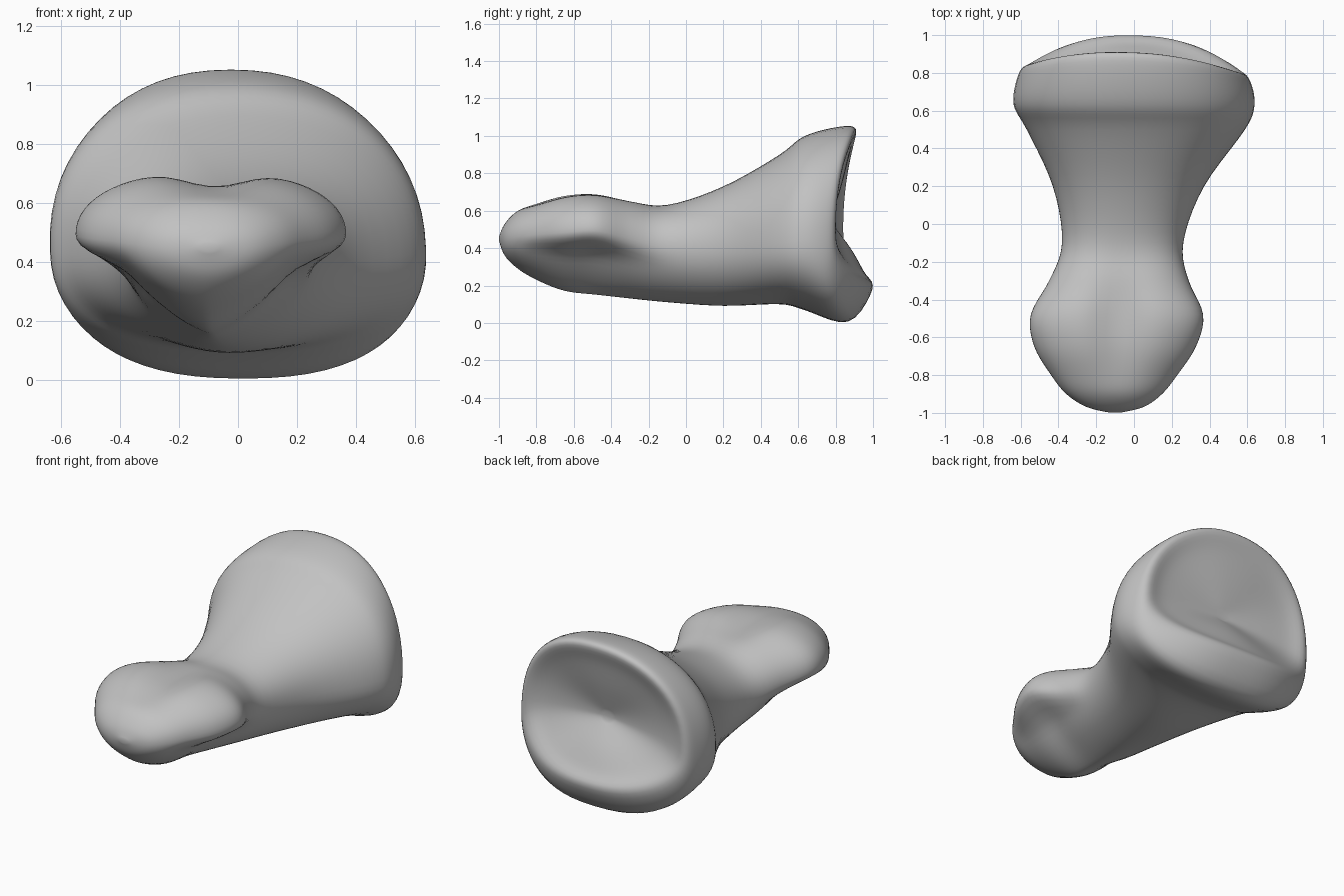
import bpy, bmesh, math

if "Cube" in bpy.data.objects:
    bpy.data.objects.remove(bpy.data.objects["Cube"])

SIDES, STEPS = 64, 5

# Stations along the bone:
# y, right x, left x, bottom z, top z, widest z, lower roundness, lobing, rim sway
stations = [
    (-1.0, -.12, -.08, .44, .46, .45, 2, 0, 0),
    (-.97, -.25, .05, .36, .53, .45, 1.9, 0, 0),
    (-.9, -.36, .15, .29, .6, .46, 1.7, 0, 0),
    (-.8, -.44, .23, .23, .65, .47, 1.5, .3, 0),
    (-.65, -.53, .33, .17, .7, .48, 1.4, .8, 0),
    (-.48, -.55, .37, .15, .71, .49, 1.4, 1, 0),
    (-.3, -.45, .29, .13, .67, .45, 1.6, .4, 0),
    (-.1, -.38, .26, .11, .63, .4, 1.8, 0, 0),
    (.2, -.43, .37, .09, .73, .4, 2, 0, 0),
    (.5, -.57, .59, .1, .9, .42, 2.2, 0, 0),
    (.63, -.64, .64, .07, 1.0, .44, 2.4, 0, 0),
    (.76, -.62, .62, 0, 1.05, .45, 2.4, 0, .6),
    (.82, -.57, .57, .18, 1.04, .48, 2.4, 0, 1),
    (.8, -.45, .45, .27, .92, .52, 2.2, 0, .85),
    (.79, -.24, .24, .4, .75, .54, 2, 0, .5),
    (.78, -.02, .02, .53, .57, .55, 2, 0, 0),
]


def spline(a, b, c, d, t):
    return b + t * (c - a + t * (2*a - 5*b + 4*c - d + t * (3*(b - c) + d - a))) / 2


def power(v, e):
    return math.copysign(abs(v) ** (2 / e), v)


def section(bm, st):
    """One ring of the bone: a lopsided superellipse, grooved above and pinched below."""
    y, right, left, low, high, mid, round_low, lobing, sway = st
    ring = []
    for i in range(SIDES):
        a = math.tau * i / SIDES
        c, s = math.cos(a), math.sin(a)
        e = 2.2 if s > 0 else round_low
        drop = power(s, e)
        x = (left - right) / 2 * power(c, e)
        if s < 0:
            # Undercut below the two lobes of the head
            t = min(max((-drop - .1) / .3, 0), 1)
            x *= 1 - .28 * lobing * t * t * (3 - 2 * t)
        x += (right + left) / 2
        z = mid + drop * (high - mid if s > 0 else mid - low)
        if s > 0:
            z -= .06 * lobing * math.exp(-((x + .08) / .13) ** 2)
        x -= .05 * (z - .45) * max(y, 0)
        # The flared rim sweeps back at its top and bottom
        shift = sway * ((.09 if s > 0 else .18) * s * s - .02 * c)
        ring.append(bm.verts.new((x, y + shift, z)))
    return ring


# Bone surface, lofted from the rounded head to the bottom of the hollow socket
bm = bmesh.new()
rings = []
last = len(stations) - 1
for k in range(last):
    near = [stations[min(max(k + o, 0), last)] for o in (-1, 0, 1, 2)]
    for j in range(STEPS):
        rings.append(section(bm, [spline(*col, j / STEPS) for col in zip(*near)]))
rings.append(section(bm, stations[last]))
for r0, r1 in zip(rings, rings[1:]):
    for i in range(SIDES):
        n = (i + 1) % SIDES
        bm.faces.new((r0[i], r0[n], r1[n], r1[i]))
bm.faces.new(rings[0])
bm.faces.new(rings[-1])
bmesh.ops.recalc_face_normals(bm, faces=bm.faces)
mesh = bpy.data.meshes.new("bone")
bm.to_mesh(mesh)
bm.free()
for p in mesh.polygons:
    p.use_smooth = True

bone = bpy.data.objects.new("bone", mesh)
bpy.context.collection.objects.link(bone)
soften = bone.modifiers.new("soften", 'SMOOTH')
soften.factor = .5
soften.iterations = 5

# Plain grey
grey = bpy.data.materials.new("plain grey")
grey.use_nodes = True
grey.diffuse_color = (.54, .54, .54, 1)
grey.node_tree.nodes["Principled BSDF"].inputs["Base Color"].default_value = (.54, .54, .54, 1)
mesh.materials.append(grey)
